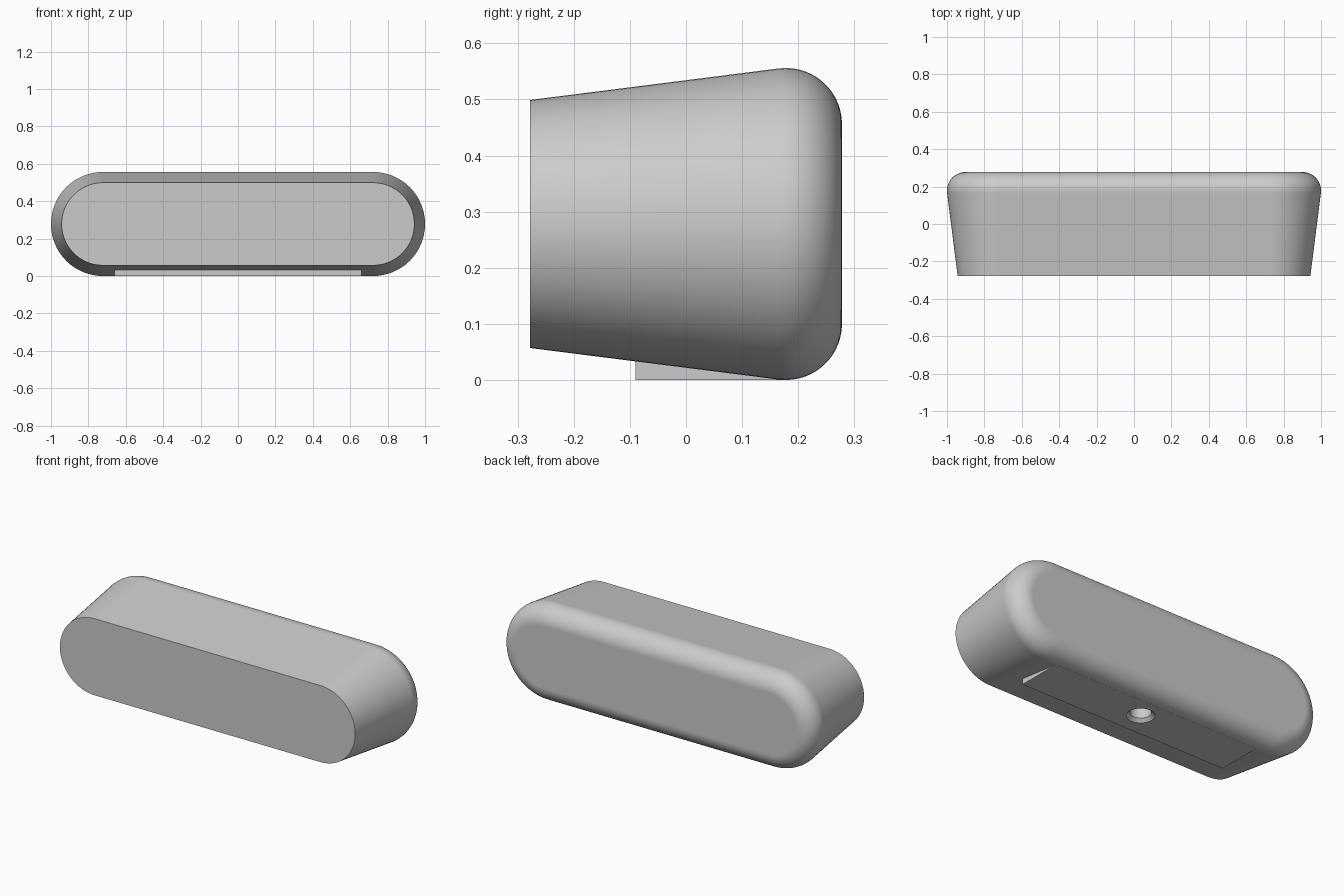
import bpy, bmesh
from math import sin, cos, pi, radians

cube = bpy.data.objects.get("Cube")
if cube:
    bpy.data.objects.remove(cube, do_unlink=True)

grey = bpy.data.materials.new("light grey")
grey.use_nodes = True
colour = (0.6, 0.6, 0.6, 1)
grey.diffuse_color = colour
grey.node_tree.nodes["Principled BSDF"].inputs["Base Color"].default_value = colour

HALF = 0.722      # half length of the straight sides
MID = 0.278       # height of the centre line
FILLET = 0.1
ARC = 32


def stadium(radius):
    """Outline with two round ends, in the xz plane."""
    for side, start in ((1, -pi / 2), (-1, pi / 2)):
        for i in range(ARC + 1):
            a = start + pi * i / ARC
            yield side * HALF + radius * cos(a), MID + radius * sin(a)


def circle(radius):
    for i in range(48):
        a = 2 * pi * i / 48
        yield radius * cos(a), radius * sin(a)


def loft(name, rings):
    """Skin a list of closed rings and cap both ends."""
    bm = bmesh.new()
    loops = [[bm.verts.new(p) for p in ring] for ring in rings]
    for a, b in zip(loops, loops[1:]):
        for i in range(len(a)):
            j = (i + 1) % len(a)
            bm.faces.new((a[i], a[j], b[j], b[i]))
    bm.faces.new(loops[0])
    bm.faces.new(loops[-1])
    bmesh.ops.recalc_face_normals(bm, faces=bm.faces)
    mesh = bpy.data.meshes.new(name)
    bm.to_mesh(mesh)
    bm.free()
    mesh.materials.append(grey)
    obj = bpy.data.objects.new(name, mesh)
    bpy.context.collection.objects.link(obj)
    return obj


# Tapered handle body with a rounded back edge
profile = [(-0.278, 0.221)]
for i in range(15):
    a = radians(97.2 * (1 - i / 14))
    profile.append((0.178 + FILLET * cos(a), 0.178 + FILLET * sin(a)))
body = loft("handle_body", [[(x, y, z) for x, z in stadium(r)] for y, r in profile])

# Level mounting pad under the body
corners = [(-0.66, -0.09), (0.66, -0.09), (0.66, 0.172), (-0.66, 0.172)]
pad = loft("mounting_pad", [[(x, y, z) for x, y in corners] for z in (0, 0.12)])

# Chamfered screw hole
hole_profile = [(0.077, -0.004), (0.055, 0.018), (0.055, 0.16)]
hole = loft("screw_hole_cutter",
            [[(x, y + 0.052, z) for x, y in circle(r)] for r, z in hole_profile])

bpy.ops.object.select_all(action="DESELECT")
bpy.context.view_layer.objects.active = body
body.select_set(True)
for tool, operation in ((pad, "UNION"), (hole, "DIFFERENCE")):
    tool.hide_render = True
    mod = body.modifiers.new(tool.name, "BOOLEAN")
    mod.object = tool
    mod.operation = operation
    mod.solver = "EXACT"
    bpy.ops.object.modifier_apply(modifier=mod.name)
    bpy.data.objects.remove(tool, do_unlink=True)

# Smooth shading with crisp rims and flat end faces
bpy.ops.object.shade_smooth_by_angle(angle=radians(25))
for edge in body.data.edges:
    ends = [body.data.vertices[v].co for v in edge.vertices]
    if all(p.z < 0.06 and abs(p.x) < 0.665 and p.y < 0.173 for p in ends):
        edge.use_edge_sharp = True
weighted = body.modifiers.new("weighted normals", "WEIGHTED_NORMAL")
weighted.keep_sharp = True
